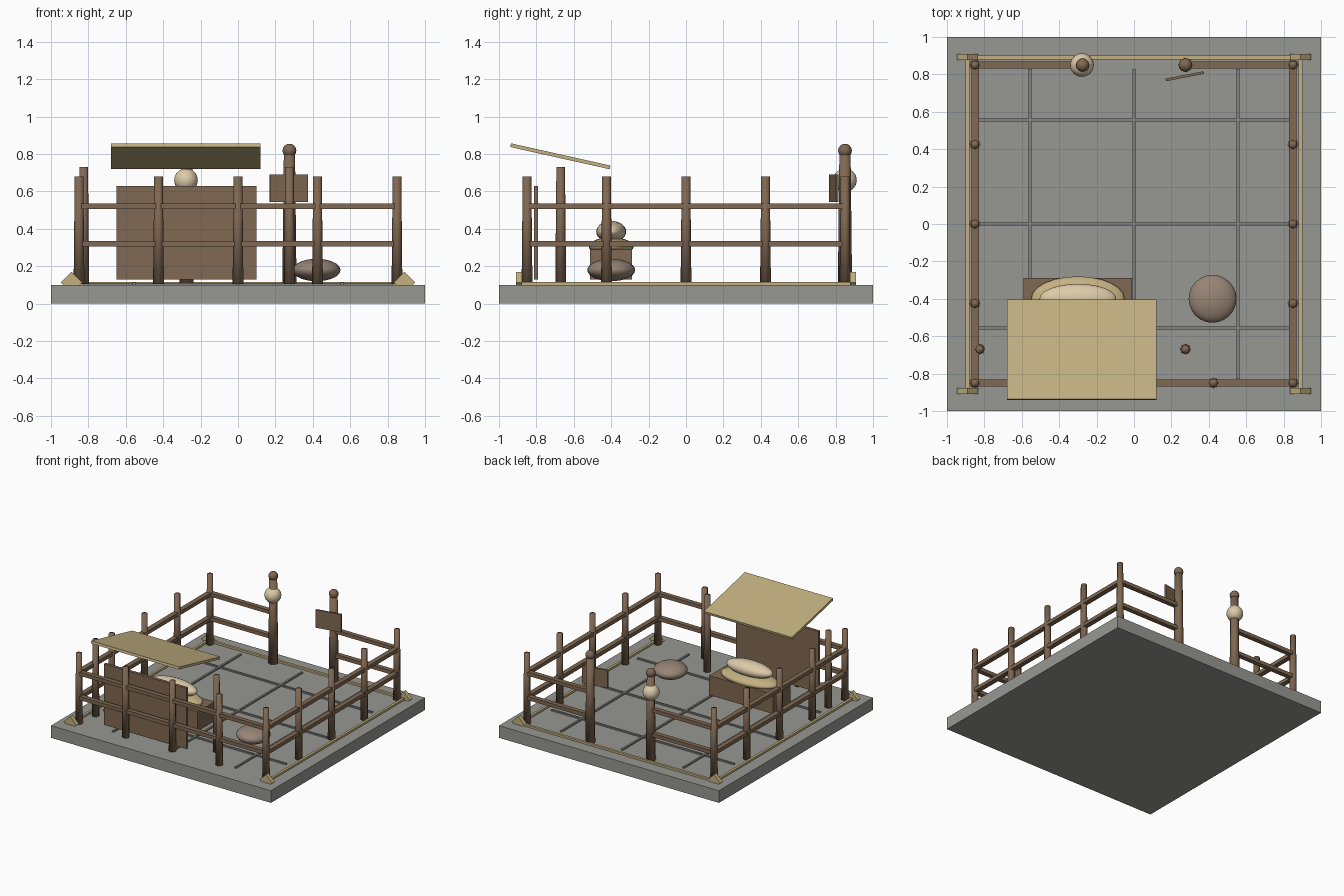
import bpy, math

if "Cube" in bpy.data.objects:
    bpy.data.objects.remove(bpy.data.objects["Cube"])


def material(name, rgb):
    m = bpy.data.materials.new(name)
    m.diffuse_color = (*rgb, 1)
    m.use_nodes = True
    m.node_tree.nodes["Principled BSDF"].inputs["Base Color"].default_value = m.diffuse_color
    return m


STONE = material("grey_stone", (0.31, 0.315, 0.29))
SEAM = material("dark_seam", (0.23, 0.23, 0.215))
WOOD = material("brown_wood", (0.215, 0.138, 0.085))
STRAW = material("straw", (0.55, 0.44, 0.22))
CREAM = material("cream_cloth", (0.72, 0.60, 0.40))
CLAY = material("clay_stone", (0.31, 0.23, 0.18))


def finish(name, mat, smooth=False):
    ob = bpy.context.object
    ob.name = name
    ob.data.materials.append(mat)
    if smooth:
        bpy.ops.object.shade_smooth()
    return ob


def box(name, loc, size, mat, rot=(0, 0, 0)):
    bpy.ops.mesh.primitive_cube_add(size=1, location=loc, rotation=rot)
    bpy.context.object.scale = size
    return finish(name, mat)


def post(name, x, y, top, r1=0.029, r2=0.023, bottom=0.105):
    bpy.ops.mesh.primitive_cone_add(vertices=8, radius1=r1, radius2=r2, depth=top - bottom,
                                    location=(x, y, (top + bottom) / 2))
    return finish(name, WOOD, True)


def ball(name, loc, radii, mat, seg=24, rings=14):
    bpy.ops.mesh.primitive_uv_sphere_add(segments=seg, ring_count=rings, radius=1, location=loc)
    bpy.context.object.scale = radii
    return finish(name, mat, True)


# Paved slab with raised seams
box("slab", (0, 0, 0.05), (2, 2, 0.1), STONE)
for p in (-0.556, 0, 0.556):
    box("seam_lengthwise", (p, 0, 0.105), (0.016, 1.66, 0.014), SEAM)
    box("seam_crosswise", (0, p, 0.105), (1.66, 0.016, 0.012), SEAM)

# Fence posts
for s in (-1, 1):
    for y in (-0.85, -0.425, 0, 0.425, 0.85):
        post("fence_post", s * 0.85, y, 0.68)
for x in (-0.425, 0, 0.425):
    post("fence_post", x, -0.85, 0.68)

# Fence rails, leaving the gate opening at the back
for z in (0.32, 0.52):
    box("front_rail", (0, -0.85, z), (1.7, 0.038, 0.03), WOOD)
    for s in (-1, 1):
        box("side_rail", (s * 0.85, 0, z), (0.04, 1.7, 0.03), WOOD)
        box("back_rail", (s * 0.5625, 0.85, z), (0.575, 0.038, 0.03), WOOD)

# Gate posts with ball tops, a lantern and a sign board
for x in (-0.275, 0.275):
    post("gate_post", x, 0.85, 0.80, 0.038, 0.03)
    ball("gate_post_cap", (x, 0.85, 0.818), (0.037,) * 3, WOOD, 12, 8)
ball("lantern", (-0.278, 0.85, 0.66), (0.063,) * 3, CREAM)
box("sign_board", (0.272, 0.79, 0.618), (0.207, 0.014, 0.147), WOOD, (0, 0, math.radians(11)))

# Ground trim and corner wedges
box("back_trim", (0, 0.89, 0.106), (1.8, 0.02, 0.02), STRAW)
for s in (-1, 1):
    box("side_trim", (s * 0.89, 0, 0.106), (0.02, 1.8, 0.02), STRAW)
    for t in (-1, 1):
        box("corner_wedge", (s * 0.89, t * 0.892, 0.113), (0.08, 0.032, 0.08), STRAW,
            (0, math.radians(45), 0))

# Shelter: back wall, posts and sloping roof
box("shelter_wall", (-0.275, -0.802, 0.38), (0.75, 0.024, 0.5), WOOD)
for x in (-0.825, 0.275):
    post("shelter_post", x, -0.67, 0.73)
box("shelter_roof", (-0.28, -0.672, 0.788), (0.8, 0.545, 0.02), STRAW, (-math.radians(12.6), 0, 0))

# Bed with cushions
box("bed_box", (-0.30, -0.40, 0.21), (0.58, 0.225, 0.16), WOOD)
ball("bed_cushion", (-0.30, -0.40, 0.305), (0.25, 0.12, 0.05), STRAW)
ball("bed_pillow", (-0.30, -0.40, 0.385), (0.205, 0.08, 0.058), CREAM)

# Flat round boulder
ball("boulder", (0.42, -0.40, 0.18), (0.128, 0.128, 0.06), CLAY)
